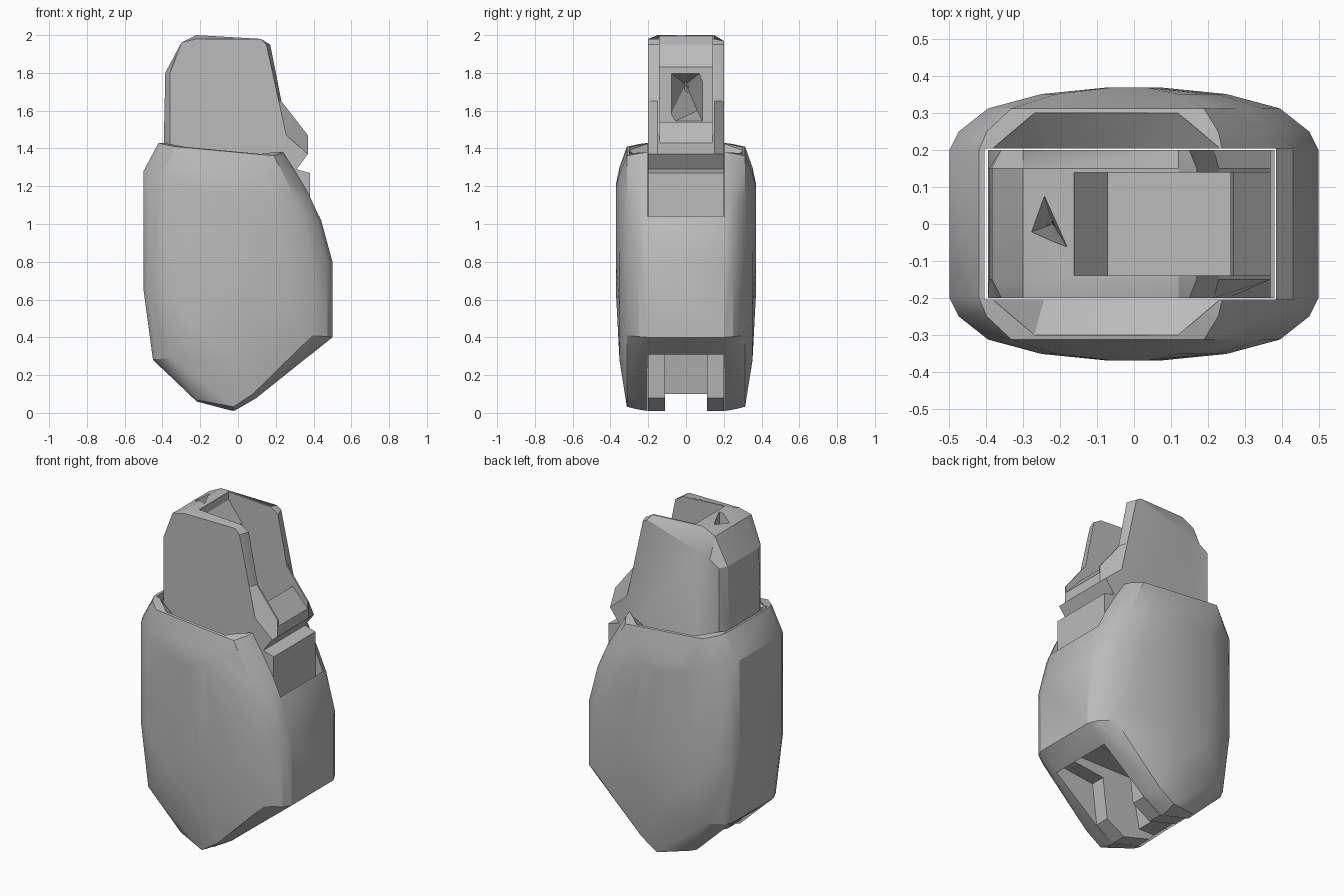
import bpy, bmesh, math

cube = bpy.data.objects.get("Cube")
if cube:
    bpy.data.objects.remove(cube, do_unlink=True)

grey = bpy.data.materials.new("plain_grey")
grey.use_nodes = True
grey.diffuse_color = (0.5, 0.5, 0.5, 1)
grey.node_tree.nodes["Principled BSDF"].inputs["Base Color"].default_value = (0.5, 0.5, 0.5, 1)


def finish(name, bm):
    bmesh.ops.recalc_face_normals(bm, faces=bm.faces)
    mesh = bpy.data.meshes.new(name)
    bm.to_mesh(mesh)
    bm.free()
    mesh.materials.append(grey)
    ob = bpy.data.objects.new(name, mesh)
    bpy.context.collection.objects.link(ob)
    return ob


def loft(name, rings):
    """Skin equal-length rings of points and cap both ends."""
    bm = bmesh.new()
    rows = [[bm.verts.new(p) for p in ring] for ring in rings]
    n = len(rows[0])
    for a, b in zip(rows, rows[1:]):
        for i in range(n):
            j = (i + 1) % n
            bm.faces.new((a[i], a[j], b[j], b[i]))
    bm.faces.new(rows[0])
    bm.faces.new(rows[-1][::-1])
    return finish(name, bm)


def prism(name, profile, half):
    return loft(name, [[(x, y, z) for x, z in profile] for y in (-half, half)])


def hull(name, points):
    bm = bmesh.new()
    for p in points:
        bm.verts.new(p)
    res = bmesh.ops.convex_hull(bm, input=bm.verts)
    loose = {v for v in res["geom_interior"] if isinstance(v, bmesh.types.BMVert)}
    bmesh.ops.delete(bm, geom=list(loose), context='VERTS')
    bmesh.ops.dissolve_limit(bm, angle_limit=math.radians(1), verts=bm.verts, edges=bm.edges)
    return finish(name, bm)


def cut(ob, cutters):
    """Subtract each cutter, then remove it."""
    bpy.context.view_layer.objects.active = ob
    for c in cutters:
        c.hide_render = True
        mod = ob.modifiers.new("cut", 'BOOLEAN')
        mod.operation = 'DIFFERENCE'
        mod.solver = 'EXACT'
        mod.object = c
        bpy.ops.object.modifier_apply(modifier=mod.name)
        bpy.data.objects.remove(c, do_unlink=True)


def shade(ob):
    bpy.ops.object.select_all(action='DESELECT')
    ob.select_set(True)
    bpy.context.view_layer.objects.active = ob
    bpy.ops.object.shade_smooth_by_angle(angle=math.radians(25))


# Outer sleeve: bulging shell around the core, its toe narrowing to a point
toe = (-0.22, 0.06)
outline = [(-0.5, 1.28), (-0.42, 1.43), (-0.2, 1.39), (0.24, 1.38), (0.31, 1.27),
           (0.38, 1.15), (0.44, 1.02), (0.5, 0.8), (0.5, 0.4), (0.37, 0.33),
           (0.1, 0.08), (-0.03, 0.01), toe, (-0.45, 0.28), (-0.5, 0.65)]
points = []
for side in (-1, 1):
    for y, sx, mid, sz in ((0.2, 1, 0.75, 1), (0.25, 0.95, 0.75, 0.99),
                           (0.313, 0.79, 0.75, 0.97), (0.352, 0.5, 0.81, 0.72),
                           (0.37, 0.14, 0.93, 0.42)):
        points += [(x * sx, side * y, mid + (z - 0.75) * sz)
                   for x, z in outline if y < 0.3 or (x, z) != toe]
sleeve = hull("outer_sleeve", points)

# Through slot and the sloping hollows in the front and back rims
slot = prism("slot_cutter", [(-0.405, -0.5), (0.385, -0.5), (0.385, 0.33),
                             (0.43, 1.04), (0.43, 2.5), (-0.405, 2.5)], 0.204)
rims = []
for side in (-1, 1):
    rims.append(hull("rim_cutter", [(x, side * y, z) for x, y, z in (
        (-0.4, 0.19, 1.43), (-0.24, 0.19, 1.29), (0.1, 0.19, 1.29), (0.25, 0.19, 1.37),
        (-0.27, 0.3, 1.39), (0.12, 0.3, 1.37), (-0.3, 0.19, 1.6), (0.2, 0.19, 1.6),
        (-0.27, 0.3, 1.6), (0.12, 0.3, 1.6))]))
cut(sleeve, [slot] + rims)
shade(sleeve)

# Inner core: tall body, bevelled plates front and back, wide bevel at the back of the crown
core_outline = [(-0.395, 1.3), (-0.393, 1.42), (-0.385, 1.8), (-0.3, 1.96), (-0.22, 2.0),
                (0.12, 1.98), (0.17, 1.95), (0.23, 1.65), (0.37, 1.47), (0.37, 1.37),
                (0.31, 1.29), (0.38, 1.27), (0.38, 1.12), (0.38, 0.36), (0.13, 0.33),
                (0.1, 0.08), (-0.02, 0.01), (-0.2, 0.06), (-0.395, 0.27)]


def core_point(x, y, z):
    if abs(y) > 0.18 and z > 1.4:
        x = max(-0.36, min(x, 0.15 + (1.95 - z) * 0.22))
        z = min(z, 1.98)
        if y > 0:
            z = min(z, 1.82 + (x + 0.36) * 0.31)
    return x, y, z


core = loft("inner_core", [[core_point(x, y, z) for x, z in core_outline]
                           for y in (-0.2, -0.15, 0.15, 0.2)])

# Upper well open to the left side, lower channel open underneath
well = prism("well_cutter", [(-0.17, 2.2), (-0.16, 1.95), (-0.07, 1.83), (-0.07, 1.25),
                             (0.26, 1.25), (0.27, 1.54), (0.37, 1.43), (0.6, 1.43),
                             (0.6, 2.2)], 0.14)
channel = prism("channel_cutter", [(-0.6, -0.2), (-0.6, 0.1), (-0.13, 0.1), (-0.07, 0.4),
                                   (0.6, 0.4), (0.6, -0.2)], 0.11)
# Window pocket in the well wall and faceted pit in the crown
pocket = hull("pocket_cutter", [(0, y, z) for y in (-0.11, 0.1) for z in (1.52, 1.82)]
              + [(-0.24, 0.0, 1.74), (-0.22, 0.06, 1.6)])
pit = hull("pit_cutter", [(-0.3, -0.03, 2.1), (-0.17, -0.08, 2.1), (-0.25, 0.1, 2.1),
                          (-0.22, 0.0, 1.65)])
cut(core, [well, channel, pocket, pit])
shade(core)
